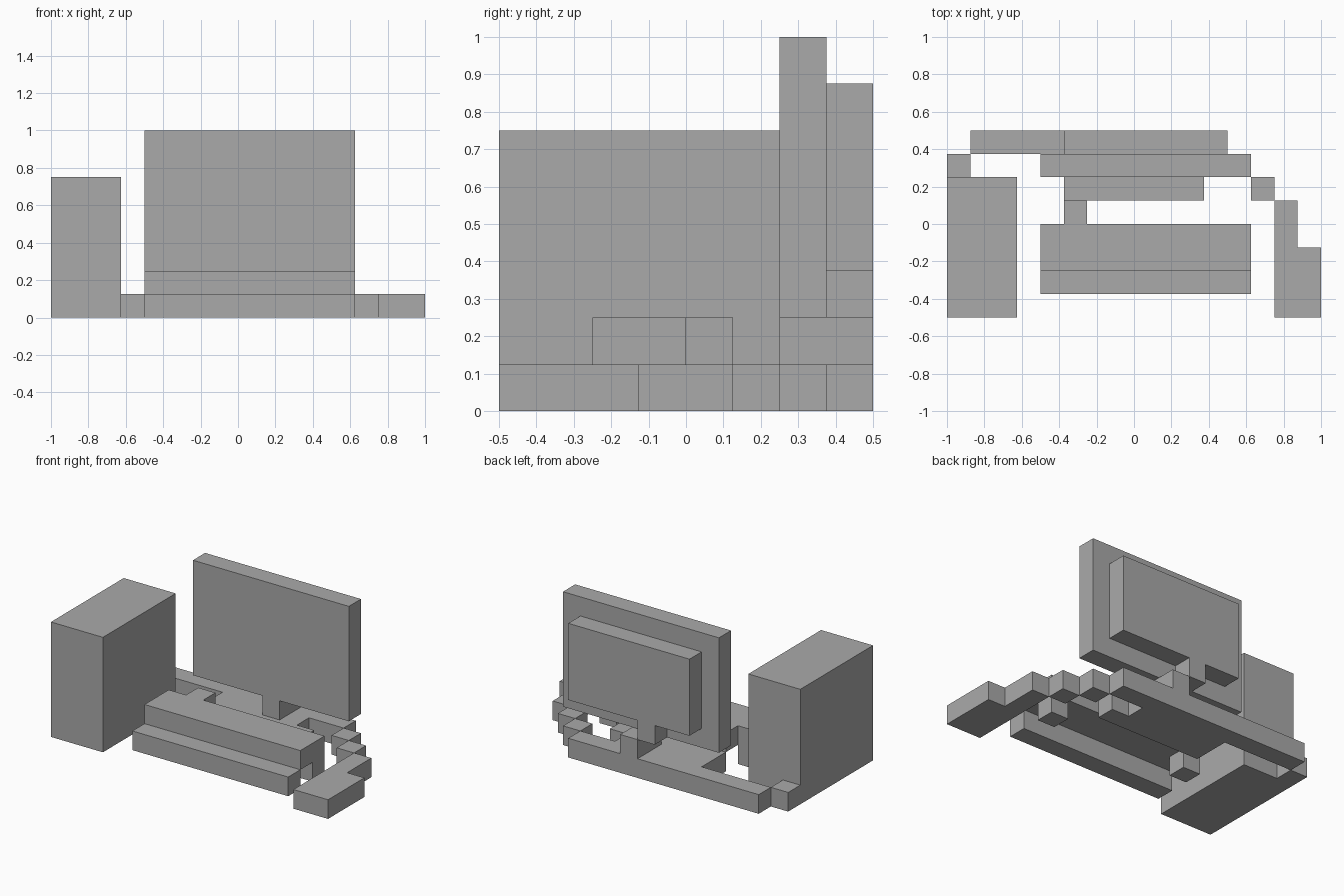
import bpy
import bmesh
from mathutils import Vector

cube = bpy.data.objects.get("Cube")
if cube:
    bpy.data.objects.remove(cube, do_unlink=True)

UNIT = 0.125  # edge of one block

grey = bpy.data.materials.new("plain grey")
grey.use_nodes = True
colour = (0.4, 0.4, 0.4, 1)
grey.diffuse_color = colour
grey.node_tree.nodes["Principled BSDF"].inputs["Base Color"].default_value = colour


def part(name, *boxes):
    """One object from boxes given as (x0, x1, y0, y1, z0, z1) in blocks."""
    bm = bmesh.new()
    for x0, x1, y0, y1, z0, z1 in boxes:
        low, high = Vector((x0, y0, z0)) * UNIT, Vector((x1, y1, z1)) * UNIT
        made = bmesh.ops.create_cube(bm, size=1)["verts"]
        bmesh.ops.scale(bm, vec=high - low, verts=made)
        bmesh.ops.translate(bm, vec=(low + high) / 2, verts=made)
    mesh = bpy.data.meshes.new(name)
    bm.to_mesh(mesh)
    bm.free()
    mesh.materials.append(grey)
    bpy.context.collection.objects.link(bpy.data.objects.new(name, mesh))


# Computer case
part("computer_tower", (-8, -5, -4, 2, 0, 6))

# Monitor with its stand
part("monitor_screen", (-4, 5, 2, 3, 2, 8))
part("monitor_back", (-3, 4, 3, 4, 3, 7))
part("stand_neck", (0, 1, 2, 4, 1, 2), (-1, 0, 3, 4, 2, 3))
part("stand_base", (-3, 2, 2, 3, 0, 1), (-3, 3, 1, 2, 0, 1))

# Keyboard: low front row, raised rear rows on two feet
part("keyboard_front", (-4, 5, -3, -2, 0, 1))
part("keyboard_rear", (-4, 5, -2, 0, 1, 2))
for side, x in (("right", -4), ("left", 4)):
    part("keyboard_foot_" + side, (x, x + 1, -1, 0, 0, 1))
part("keyboard_cable", (-3, -2, 0, 1, 1, 2))

# Mouse, and the cable stepping round the back to the tower
part("mouse", (6, 8, -4, -1, 0, 1))
part("mouse_cable", (6, 7, -1, 1, 0, 1), (5, 6, 1, 2, 0, 1), (4, 5, 2, 3, 0, 1))
part("rear_cable", (-7, 4, 3, 4, 0, 1), (-8, -7, 2, 3, 0, 1))
